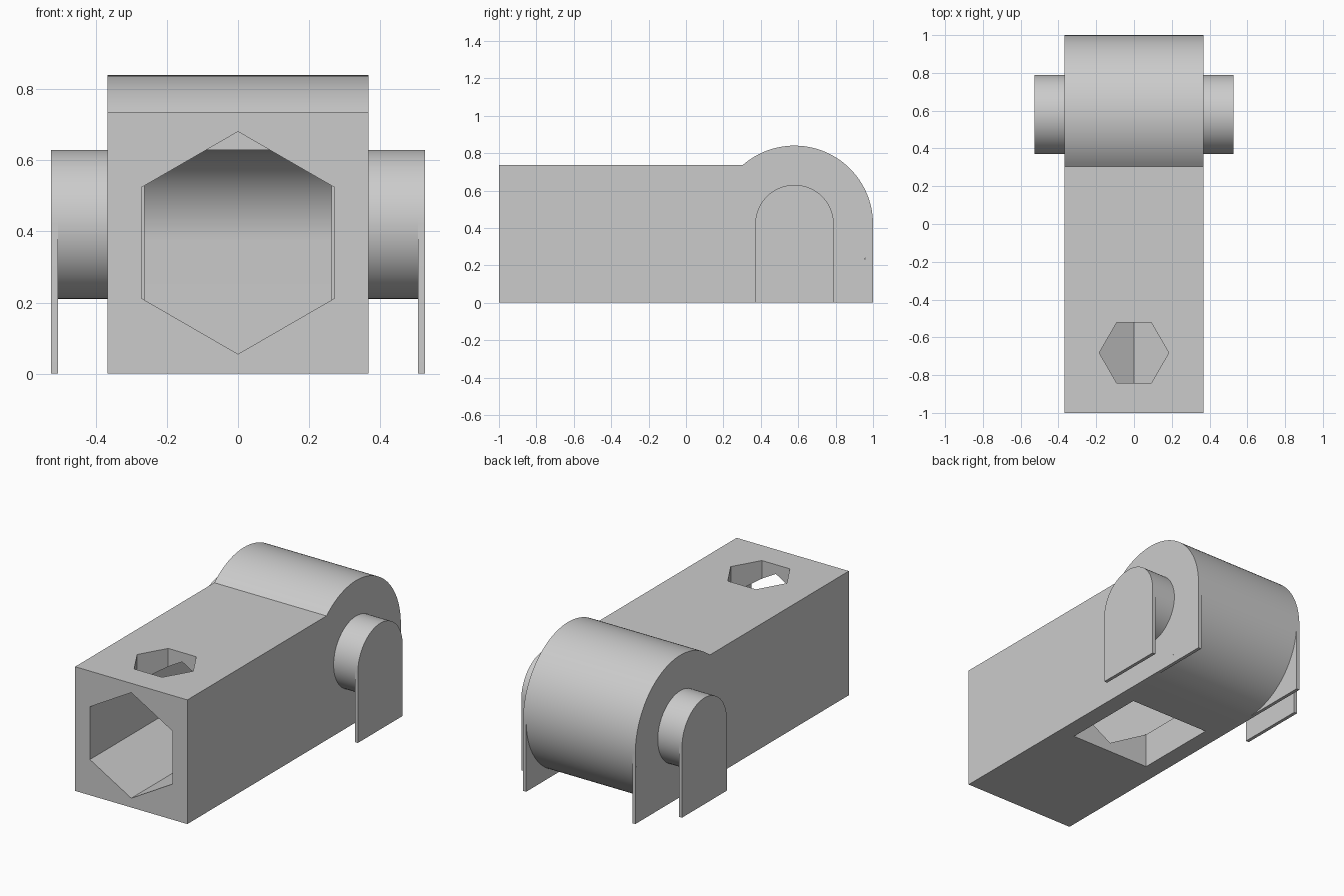
import bpy, bmesh
from math import pi, sin, cos, asin

if "Cube" in bpy.data.objects:
    bpy.data.objects.remove(bpy.data.objects["Cube"], do_unlink=True)

# One plain grey for every part
grey = bpy.data.materials.new("plain grey")
grey.use_nodes = True
colour = (0.6, 0.6, 0.6, 1)
grey.diffuse_color = colour
grey.node_tree.nodes["Principled BSDF"].inputs["Base Color"].default_value = colour

# Shared dimensions
HALF_W, BODY_H = 0.368, 0.736
PIVOT_Y, PIVOT_R, PIN_R = 0.58, 0.42, 0.21
PIN_END, PLATE = 0.527, 0.02


def arc(cx, cy, r, start, end, steps):
    return [(cx + r * cos(start + (end - start) * i / steps),
             cy + r * sin(start + (end - start) * i / steps)) for i in range(steps + 1)]


def prism(name, points, lo, hi, axis="X"):
    """Extrude a closed profile along one axis."""
    place = {"X": lambda u, v, w: (w, u, v),
             "Y": lambda u, v, w: (u, w, v),
             "Z": lambda u, v, w: (u, v, w)}[axis]
    bm = bmesh.new()
    ends = [[bm.verts.new(place(u, v, w)) for u, v in points] for w in (lo, hi)]
    for ring in ends:
        bm.faces.new(ring)
    n = len(points)
    for i in range(n):
        j = (i + 1) % n
        bm.faces.new((ends[0][i], ends[0][j], ends[1][j], ends[1][i]))
    bmesh.ops.recalc_face_normals(bm, faces=bm.faces)
    mesh = bpy.data.meshes.new(name)
    bm.to_mesh(mesh)
    bm.free()
    mesh.materials.append(grey)
    obj = bpy.data.objects.new(name, mesh)
    bpy.context.collection.objects.link(obj)
    return obj


def activate(obj):
    bpy.ops.object.select_all(action="DESELECT")
    obj.select_set(True)
    bpy.context.view_layer.objects.active = obj


def smooth(obj):
    activate(obj)
    bpy.ops.object.shade_smooth_by_angle(angle=pi / 6)


def cut(obj, cutter):
    cutter.hide_render = True
    mod = obj.modifiers.new("cut", "BOOLEAN")
    mod.operation = "DIFFERENCE"
    mod.solver = "EXACT"
    mod.object = cutter
    activate(obj)
    bpy.ops.object.modifier_apply(modifier=mod.name)
    bpy.data.objects.remove(cutter, do_unlink=True)


# Body: long block running into a round knuckle
meet = pi - asin((BODY_H - PIVOT_R) / PIVOT_R)
profile = [(-1, 0), (-1, BODY_H)] + arc(PIVOT_Y, PIVOT_R, PIVOT_R, meet, -pi / 2, 64)
body = prism("body", profile, -HALF_W, HALF_W)

# Arched pocket open underneath
POCKET_Y, POCKET_R = 0.05, 0.258
arch = [(POCKET_Y - POCKET_R, -0.1), (POCKET_Y + POCKET_R, -0.1)]
arch += arc(POCKET_Y, 0.372, POCKET_R, 0, pi, 40)
cut(body, prism("pocket_cutter", arch, -0.263, 0.263))

# Hexagonal front bore ending mid pocket, and hexagonal hole in the top
front_hex = arc(0, 0.368, 0.313, pi / 2, pi / 2 + 2 * pi, 6)[:-1]
cut(body, prism("bore_cutter", front_hex, -1.1, POCKET_Y, "Y"))
top_hex = arc(0, -0.682, 0.184, 0, 2 * pi, 6)[:-1]
cut(body, prism("top_hole_cutter", top_hex, 0.37, 0.9, "Z"))
smooth(body)

# Mirrored side parts: knuckle skirts, pins and arched end plates
skirt = [(PIVOT_Y + PIVOT_R, 0)] + arc(PIVOT_Y, PIVOT_R, PIVOT_R, 0, -pi / 2, 32)
pin = arc(PIVOT_Y, PIVOT_R, PIN_R, 0, 2 * pi, 64)[:-1]
plate = [(PIVOT_Y - PIN_R, 0), (PIVOT_Y + PIN_R, 0)]
plate += arc(PIVOT_Y, PIVOT_R, PIN_R, 0, pi, 32)

for side, s in (("left", 1), ("right", -1)):
    smooth(prism(side + "_knuckle_skirt", skirt, s * (HALF_W - PLATE), s * HALF_W))
    smooth(prism(side + "_pin", pin, s * HALF_W, s * (PIN_END - PLATE)))
    smooth(prism(side + "_end_plate", plate, s * (PIN_END - PLATE), s * PIN_END))
